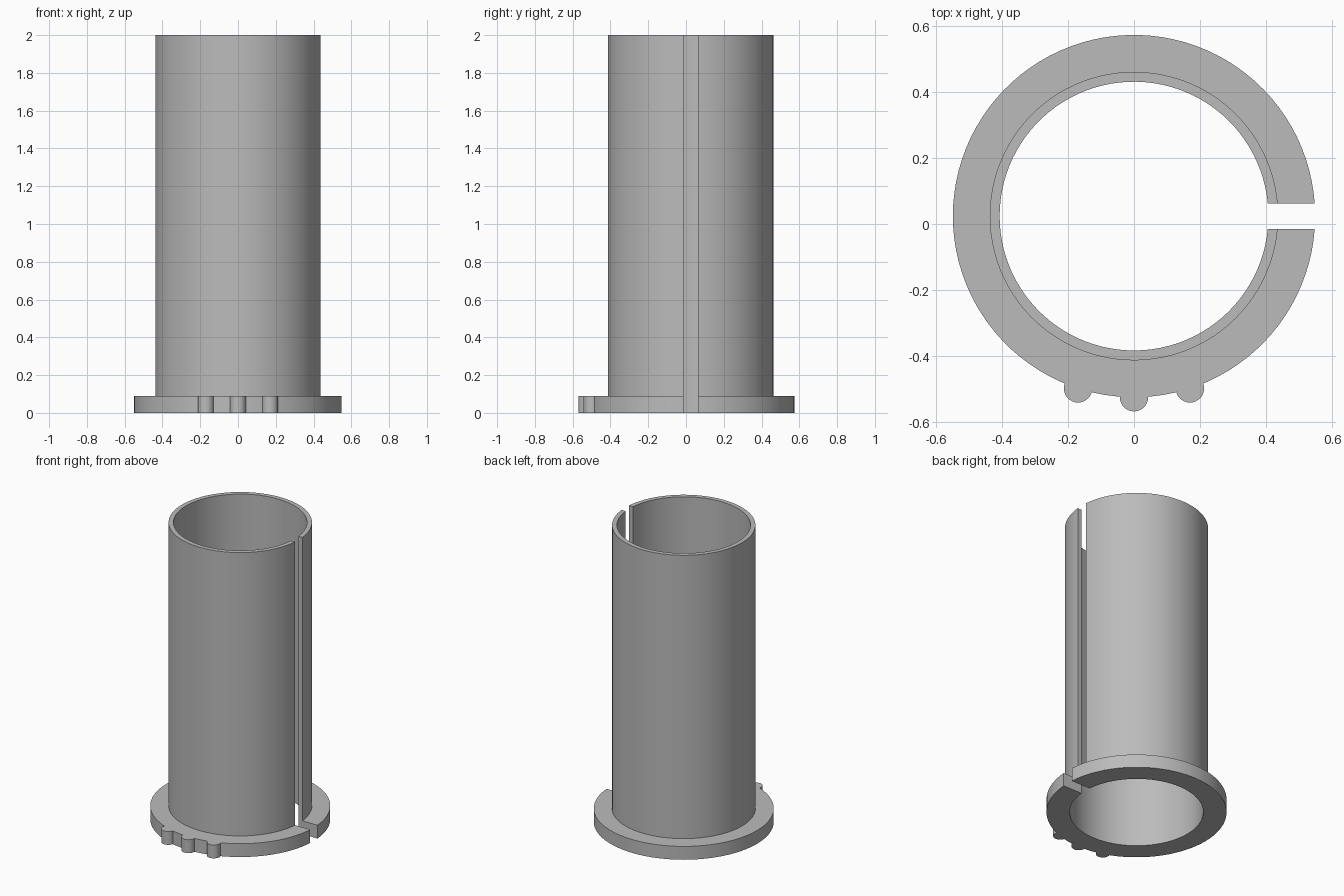
import bpy, bmesh
from math import asin, cos, sin, pi, radians

cube = bpy.data.objects.get("Cube")
if cube:
    bpy.data.objects.remove(cube, do_unlink=True)

CY = 0.024                # centre of the rings in y
SLOT = 0.0385             # half width of the slot
INNER, OUTER, RIM = 0.408, 0.438, 0.55
HEIGHT, RIM_H = 2.0, 0.09
STEPS = 96

grey = bpy.data.materials.new("grey")
grey.use_nodes = True
colour = (0.5, 0.5, 0.5, 1)
grey.diffuse_color = colour
grey.node_tree.nodes["Principled BSDF"].inputs["Base Color"].default_value = colour


def make_object(name, bm):
    bmesh.ops.recalc_face_normals(bm, faces=bm.faces)
    mesh = bpy.data.meshes.new(name)
    bm.to_mesh(mesh)
    bm.free()
    mesh.materials.append(grey)
    obj = bpy.data.objects.new(name, mesh)
    bpy.context.collection.objects.link(obj)
    return obj


# Flanged sleeve: profile swept around, leaving a parallel-sided slot on +x
profile = [(INNER, 0), (RIM, 0), (RIM, RIM_H), (OUTER, RIM_H),
           (OUTER, HEIGHT), (INNER, HEIGHT), (INNER, RIM_H)]
bm = bmesh.new()
rows = []
for i in range(STEPS + 1):
    row = []
    for r, z in profile:
        start = asin(SLOT / r)
        a = start + (2 * pi - 2 * start) * i / STEPS
        row.append(bm.verts.new((r * cos(a), CY + r * sin(a), z)))
    rows.append(row)
n = len(profile)
for a, b in zip(rows, rows[1:]):
    for k in range(n):
        m = (k + 1) % n
        bm.faces.new((a[k], a[m], b[m], b[k]))
for row in (rows[0], rows[-1]):
    bm.faces.new(row)
sleeve = make_object("flanged_sleeve", bm)

# Three round grip bumps on the front edge of the flange
bm = bmesh.new()
for turn in (-18, 0, 18):
    a = radians(turn - 90)
    made = bmesh.ops.create_cone(bm, cap_ends=True, segments=32,
                                 radius1=0.043, radius2=0.043, depth=RIM_H)
    bmesh.ops.translate(bm, verts=made["verts"],
                        vec=(RIM * cos(a), CY + RIM * sin(a), RIM_H / 2))
bumps = make_object("grip_bumps", bm)

# Join the bumps to the flange
join = sleeve.modifiers.new("join_bumps", "BOOLEAN")
join.operation = "UNION"
join.solver = "EXACT"
join.object = bumps
bpy.ops.object.select_all(action="DESELECT")
bpy.context.view_layer.objects.active = sleeve
sleeve.select_set(True)
bpy.ops.object.modifier_apply(modifier=join.name)
bpy.data.objects.remove(bumps, do_unlink=True)
bpy.ops.object.shade_smooth_by_angle(angle=radians(30))
